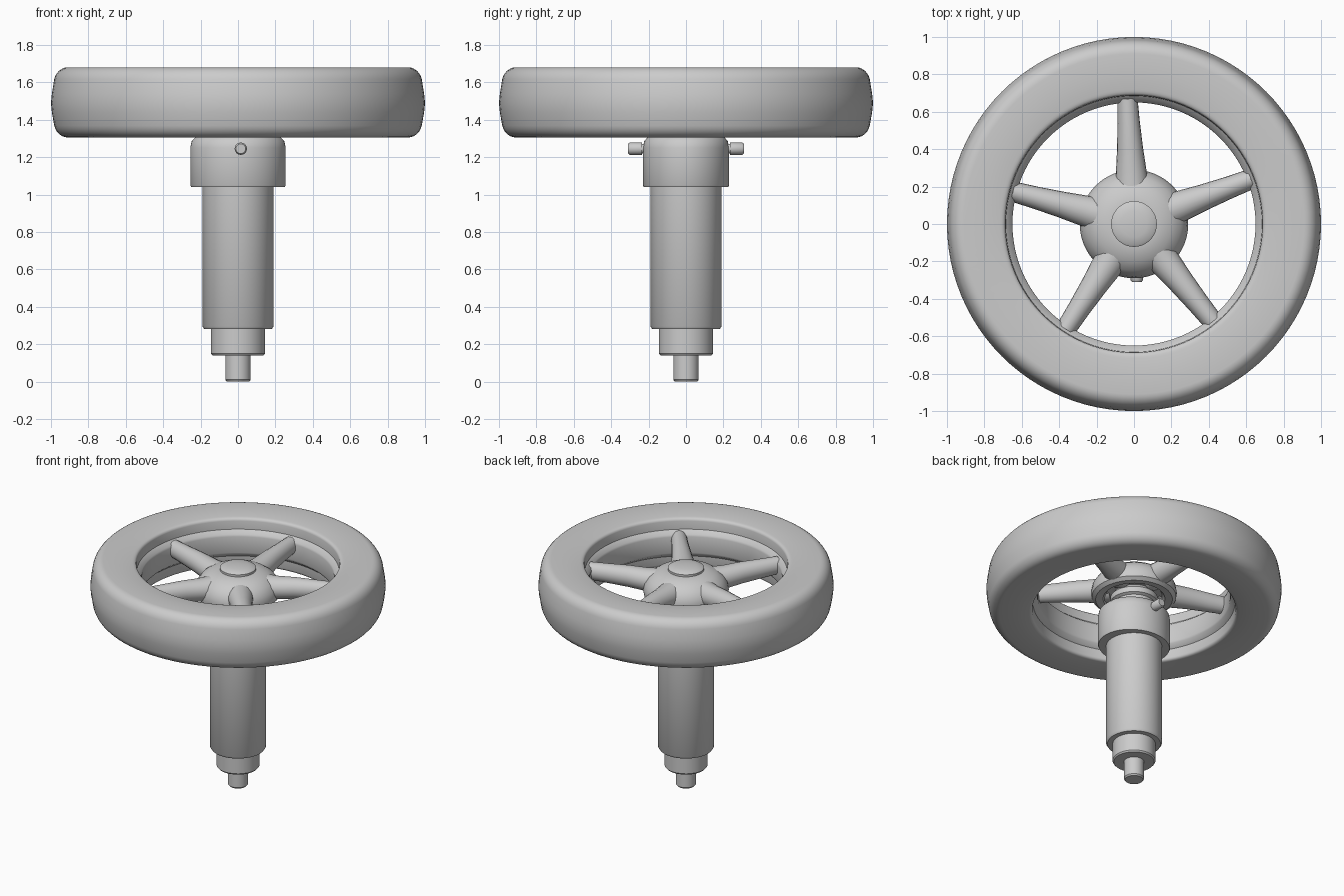
import bpy, bmesh, math
from mathutils import Vector

if "Cube" in bpy.data.objects:
    bpy.data.objects.remove(bpy.data.objects["Cube"])


def finish(bm, name, angle=35):
    bmesh.ops.recalc_face_normals(bm, faces=bm.faces)
    me = bpy.data.meshes.new(name)
    bm.to_mesh(me)
    bm.free()
    ob = bpy.data.objects.new(name, me)
    bpy.context.collection.objects.link(ob)
    bpy.ops.object.select_all(action='DESELECT')
    ob.select_set(True)
    bpy.context.view_layer.objects.active = ob
    bpy.ops.object.shade_smooth_by_angle(angle=math.radians(angle))
    return ob


def bridge(bm, a, b):
    n = len(a)
    for i in range(n):
        bm.faces.new((a[i], a[(i + 1) % n], b[(i + 1) % n], b[i]))


def lathe(name, profile, seg=64, closed=False, sx=1, sy=1):
    """Revolve (radius, z) points around z; caps the ends unless closed."""
    bm = bmesh.new()
    rings = [[bm.verts.new((r * sx * math.cos(2 * math.pi * i / seg),
                            r * sy * math.sin(2 * math.pi * i / seg), z))
              for i in range(seg)] for r, z in profile]
    for a, b in zip(rings, rings[1:]):
        bridge(bm, a, b)
    if closed:
        bridge(bm, rings[-1], rings[0])
    else:
        bm.faces.new(rings[0])
        bm.faces.new(rings[-1])
    return finish(bm, name)


def corner(cx, cz, rx, rz, a0, a1, n=6):
    return [(cx + rx * math.cos(math.radians(a0 + (a1 - a0) * i / n)),
             cz + rz * math.sin(math.radians(a0 + (a1 - a0) * i / n))) for i in range(n + 1)]


# Rim: fat rounded tyre shape with a raised band inside
rim = (corner(.91, 1.39, .075, .085, -90, -15)
       + [(.995, 1.44), (1.0, 1.49), (.995, 1.54)]
       + corner(.91, 1.595, .075, .085, 15, 90)
       + [(.80, 1.678), (.72, 1.672)] + corner(.71, 1.65, .022, .02, 90, 180, 3)
       + [(.685, 1.59), (.655, 1.565), (.65, 1.55), (.65, 1.43), (.655, 1.415), (.685, 1.39)]
       + corner(.71, 1.33, .022, .02, 180, 270, 3) + [(.80, 1.304)])
lathe("rim", rim, 96, closed=True)

# Hub dome with hollowed underside, and its cap
lathe("hub", [(.12, 1.45), (.19, 1.44), (.21, 1.415), (.26, 1.41), (.285, 1.43),
              (.29, 1.46), (.28, 1.51), (.25, 1.555), (.20, 1.59), (.15, 1.605), (.12, 1.61)])
lathe("hub_cap", [(.122, 1.59), (.122, 1.625), (.11, 1.633), (.07, 1.642), (.02, 1.645)])

# Five tapering spokes
stations = [(.16, .095, .085, 1.505), (.28, .082, .08, 1.505), (.40, .07, .075, 1.515),
            (.54, .06, .068, 1.52), (.67, .054, .062, 1.525)]
for k in range(5):
    ang = math.radians(93 + 72 * k)
    out = Vector((math.cos(ang), math.sin(ang), 0))
    side = Vector((-math.sin(ang), math.cos(ang), 0))
    bm = bmesh.new()
    rings = []
    for d, w, h, z in stations:
        rings.append([bm.verts.new(out * d + side * w * math.cos(t) + Vector((0, 0, z + h * math.sin(t))))
                      for t in (2 * math.pi * i / 20 for i in range(20))])
    for a, b in zip(rings, rings[1:]):
        bridge(bm, a, b)
    bm.faces.new(rings[0])
    bm.faces.new(rings[-1])
    finish(bm, f"spoke_{k + 1}", 50)

# Neck, collar and stepped column
lathe("neck", [(.14, 1.25), (.14, 1.37), (.16, 1.38), (.16, 1.42), (.13, 1.46)], 48)
lathe("collar", [(.17, 1.04), (.245, 1.04), (.25, 1.05), (.25, 1.25), (.243, 1.285),
                 (.22, 1.31), (.19, 1.32), (.12, 1.32)], sx=1.02, sy=.92)
lathe("column", [(.18, 1.08), (.19, 1.08), (.19, .295), (.18, .28), (.145, .28), (.145, .15),
                 (.137, .14), (.068, .14), (.068, .01), (.06, 0)], 48)


# Side pins with wider heads, front and back
def pin(name, sign):
    ob = lathe(name, [(.025, .17), (.025, .235), (.033, .235), (.033, .30), (.026, .31)], 20)
    ob.rotation_euler = (sign * math.pi / 2, 0, 0)
    ob.location = (.015, 0, 1.245)


pin("front_pin", 1)
pin("back_pin", -1)
